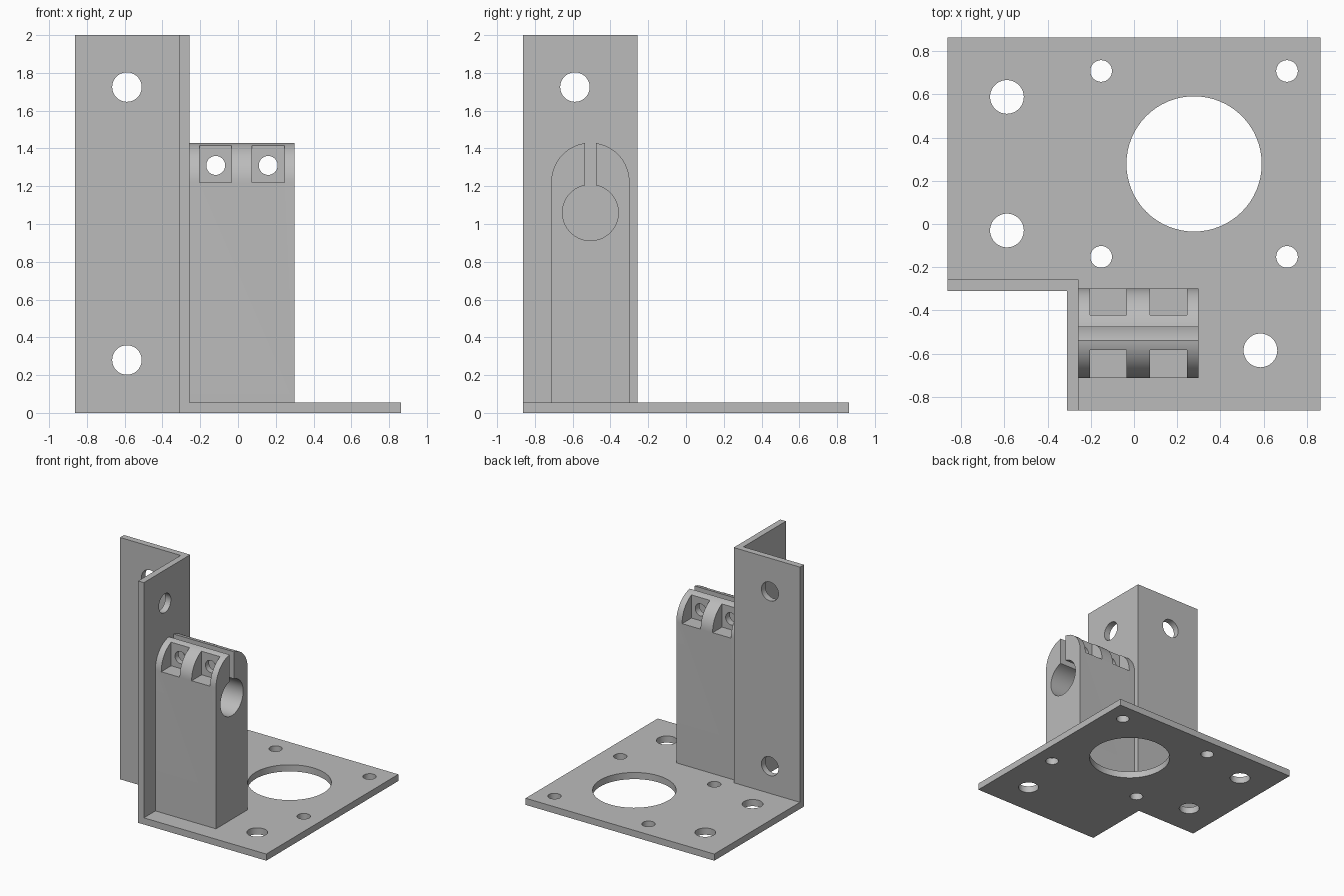
import bpy, bmesh
from math import sin, cos, asin, pi
from mathutils import Matrix, Vector

cube = bpy.data.objects.get("Cube")
if cube:
    bpy.data.objects.remove(cube, do_unlink=True)

grey = bpy.data.materials.new("plain grey")
grey.use_nodes = True
grey.diffuse_color = (0.5, 0.5, 0.5, 1)
grey.node_tree.nodes["Principled BSDF"].inputs["Base Color"].default_value = (0.5, 0.5, 0.5, 1)


def finish(name, bm):
    bmesh.ops.recalc_face_normals(bm, faces=bm.faces)
    mesh = bpy.data.meshes.new(name)
    bm.to_mesh(mesh)
    bm.free()
    mesh.materials.append(grey)
    ob = bpy.data.objects.new(name, mesh)
    bpy.context.collection.objects.link(ob)
    return ob


def prism(name, points, along):
    """Closed profile of 3D points swept along a vector."""
    bm = bmesh.new()
    face = bm.faces.new([bm.verts.new(p) for p in points])
    ext = bmesh.ops.extrude_face_region(bm, geom=[face], use_keep_orig=True)
    moved = [v for v in ext["geom"] if isinstance(v, bmesh.types.BMVert)]
    bmesh.ops.translate(bm, verts=moved, vec=along)
    return finish(name, bm)


def rods(axis, length, items):
    """Cylinders (centre, radius) along one axis, used as a cutter."""
    bm = bmesh.new()
    turn = Vector((0, 0, 1)).rotation_difference(Vector(axis)).to_matrix().to_4x4()
    for centre, r in items:
        bmesh.ops.create_cone(bm, cap_ends=True, segments=64, radius1=r, radius2=r,
                              depth=length, matrix=Matrix.Translation(centre) @ turn)
    return finish("hole_cutter", bm)


def boxes(items):
    """Boxes given as (low corner, high corner), used as a cutter."""
    bm = bmesh.new()
    for lo, hi in items:
        lo, hi = Vector(lo), Vector(hi)
        bmesh.ops.create_cube(bm, size=1, matrix=Matrix.Translation((lo + hi) / 2)
                              @ Matrix.Diagonal((*(hi - lo), 1)))
    return finish("pocket_cutter", bm)


def cut(ob, cutter):
    mod = ob.modifiers.new("cut", 'BOOLEAN')
    mod.operation, mod.solver, mod.object = 'DIFFERENCE', 'EXACT', cutter
    cutter.hide_render = True
    bpy.context.view_layer.objects.active = ob
    bpy.ops.object.modifier_apply(modifier=mod.name)
    bpy.data.objects.remove(cutter, do_unlink=True)


E = 0.863          # half width of the base
IN, OUT = -0.257, -0.309   # inner and outer faces of the angle walls
T = 0.055          # base thickness
SCREW = 0.078      # mounting hole radius

# Base plate with motor opening, motor screws and mounting holes
base = prism("base_plate", [(x, y, 0) for x, y in
             [(-E, E), (-E, IN), (IN, IN), (IN, -E), (E, -E), (E, E)]], (0, 0, T))
M = 0.278
holes = [((M, M, 0), 0.313)]
holes += [((M + sx * 0.43, M + sy * 0.43, 0), 0.05) for sx in (-1, 1) for sy in (-1, 1)]
holes += [((x, y, 0), SCREW) for x, y in [(-0.588, 0.588), (-0.588, -0.03), (0.585, -0.585)]]
cut(base, rods((0, 0, 1), 0.5, holes))

# Upright angle
angle = prism("upright_angle", [(x, y, 0) for x, y in
              [(-E, IN), (IN, IN), (IN, -E), (OUT, -E), (OUT, OUT), (-E, OUT)]], (0, 0, 2))
mid = (OUT + IN) / 2
cut(angle, rods((0, 1, 0), 0.2, [((-0.588, mid, z), SCREW) for z in (0.28, 1.725)]))
cut(angle, rods((1, 0, 0), 0.2, [((mid, -0.588, 1.725), SCREW)]))

# Clamp block: rounded top, split down into a keyhole bore
Y, W, SPRING = -0.506, 0.207, 1.223
BORE_Z, BORE, GAP = 1.06, 0.148, 0.03
right, N = [(W, T)], 20
end = asin(GAP / W)
for i in range(N + 1):
    a = pi / 2 + (end - pi / 2) * i / N
    right.append((W * sin(a), SPRING + W * cos(a)))
start = asin(GAP / BORE)
for i in range(33):
    a = start + (pi - start) * i / 32
    right.append((BORE * sin(a), BORE_Z + BORE * cos(a)))
left = [(-y, z) for y, z in reversed(right[:-1])]
block = prism("clamp_block", [(IN, Y + y, z) for y, z in right + left], (0.298 - IN, 0, 0))

# Nut pockets on both sides and the clamp bolt holes
pockets = []
for x0, x1 in [(-0.203, -0.034), (0.075, 0.245)]:
    pockets += [((x0, Y - 0.3, 1.22), (x1, Y - 0.077, 1.6)),
                ((x0, Y + 0.085, 1.22), (x1, Y + 0.3, 1.6))]
cut(block, boxes(pockets))
cut(block, rods((0, 1, 0), 0.8, [((x, Y, 1.31), 0.05) for x in (-0.118, 0.16)]))

# Smooth shading on round walls, sharp edges kept
for ob in (base, angle, block):
    bpy.ops.object.select_all(action='DESELECT')
    ob.select_set(True)
    bpy.context.view_layer.objects.active = ob
    bpy.ops.object.shade_smooth_by_angle(angle=pi / 6)
